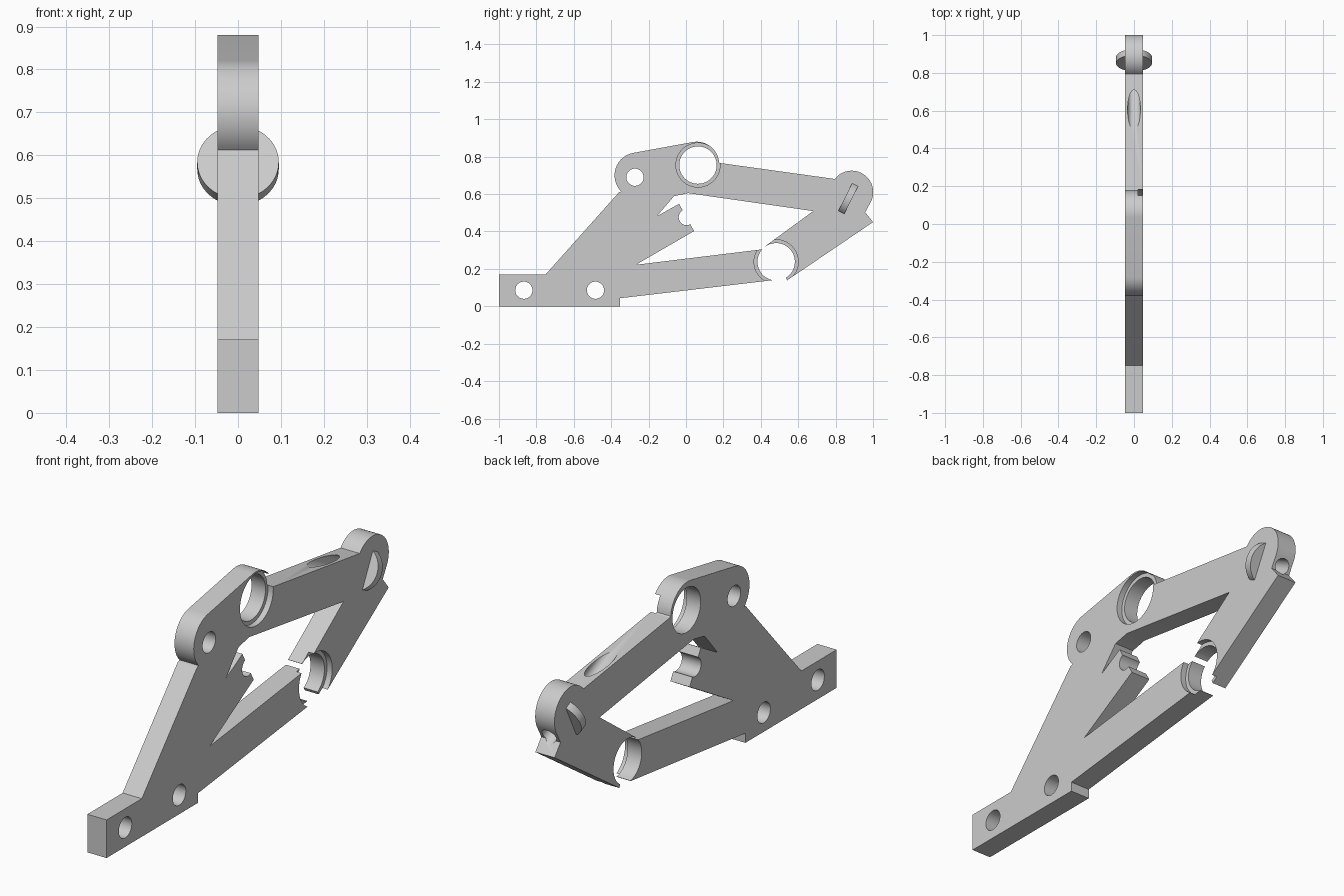
import bpy
import bmesh
from math import cos, sin, radians
from mathutils import Vector

cube = bpy.data.objects.get("Cube")
if cube:
    bpy.data.objects.remove(cube, do_unlink=True)

HALF = 0.0477                        # half the plate thickness
ACROSS = Vector((1, 0, 0))           # axis of the side holes
CABLE = Vector((0, 0.894, -0.447))   # axis of the slanted cable hole
WASHER_AT = Vector((0, 0.867, 0.576))

grey = bpy.data.materials.new("light grey")
grey.use_nodes = True
grey.diffuse_color = (0.6, 0.6, 0.6, 1)
grey.node_tree.nodes["Principled BSDF"].inputs["Base Color"].default_value = (0.6, 0.6, 0.6, 1)


def add_object(name, bm):
    bmesh.ops.recalc_face_normals(bm, faces=bm.faces)
    mesh = bpy.data.meshes.new(name)
    bm.to_mesh(mesh)
    bm.free()
    mesh.materials.append(grey)
    obj = bpy.data.objects.new(name, mesh)
    bpy.context.collection.objects.link(obj)
    return obj


def cylinder(name, centre, axis, radius, length):
    bm = bmesh.new()
    bmesh.ops.create_cone(bm, cap_ends=True, segments=64, radius1=radius,
                          radius2=radius, depth=length)
    obj = add_object(name, bm)
    obj.data.transform(axis.to_track_quat('Z', 'Y').to_matrix().to_4x4())
    obj.location = centre
    return obj


def arc(y, z, radius, start, end, steps=24):
    angles = [radians(start + (end - start) * i / steps) for i in range(steps + 1)]
    return [(y + radius * cos(a), z + radius * sin(a)) for a in angles]


def smooth(obj):
    bpy.ops.object.select_all(action='DESELECT')
    obj.select_set(True)
    bpy.context.view_layer.objects.active = obj
    bpy.ops.object.shade_smooth_by_angle(angle=radians(30))


# Plate outline in (y, z), anticlockwise from the front foot
outline = [(-1, 0), (-0.353, 0), (-0.353, 0.043), (0.46, 0.139)]       # foot, lower arm
outline += [(0.475, 0.238), (0.412, 0.305), (-0.268, 0.222)]
outline += [(0.043, 0.402), (-0.037, 0.548), (-0.155, 0.482)]          # inner finger
outline += [(-0.064, 0.589), (0.011, 0.605), (0.68, 0.509)]            # upper bar underside
outline += [(0.423, 0.321), (0.488, 0.238), (0.541, 0.139)]            # rear arm
outline += [(1, 0.45), (0.958, 0.503)]
outline += arc(0.886, 0.61, 0.115, -25, 142)                           # rear knob
outline += [(0.182, 0.766)]
outline += arc(0.057, 0.76, 0.12, 5, 100)                              # bearing boss
outline += arc(-0.26, 0.70, 0.122, 100, 225)                           # pivot boss
outline += [(-0.358, 0.61), (-0.75, 0.171), (-1, 0.171)]

bm = bmesh.new()
face = bm.faces.new([bm.verts.new((-HALF, y, z)) for y, z in outline])
side = bmesh.ops.extrude_face_region(bm, geom=[face])
bmesh.ops.translate(bm, vec=(2 * HALF, 0, 0),
                    verts=[v for v in side["geom"] if isinstance(v, bmesh.types.BMVert)])
plate = add_object("bracket_plate", bm)

# Bolt, pivot and finger holes
cutters = []
for y, z, r in [(-0.867, 0.086, 0.046), (-0.484, 0.086, 0.046),
                (-0.273, 0.69, 0.046), (0.003, 0.476, 0.042)]:
    cutters.append(cylinder("hole_cutter", (0, y, z), ACROSS, r, 0.3))

# Bearing bores with a shallow step on the left side
for y, z in [(0.064, 0.755), (0.482, 0.238)]:
    cutters.append(cylinder("bore_cutter", (0, y, z), ACROSS, 0.1, 0.3))
    cutters.append(cylinder("step_cutter", (HALF + 0.024, y, z), ACROSS, 0.118, 0.1))

# Slanted cable hole through the knob and the upper bar
cutters.append(cylinder("cable_cutter", WASHER_AT - 0.1 * CABLE, CABLE, 0.034, 0.7))

bpy.context.view_layer.objects.active = plate
for cutter in cutters:
    cutter.hide_render = True
    cut = plate.modifiers.new("cut", 'BOOLEAN')
    cut.operation = 'DIFFERENCE'
    cut.solver = 'EXACT'
    cut.object = cutter
    bpy.ops.object.modifier_apply(modifier=cut.name)
    bpy.data.objects.remove(cutter, do_unlink=True)
smooth(plate)

# Washer disc standing out on both sides of the knob
smooth(cylinder("washer_disc", WASHER_AT, CABLE, 0.095, 0.036))
